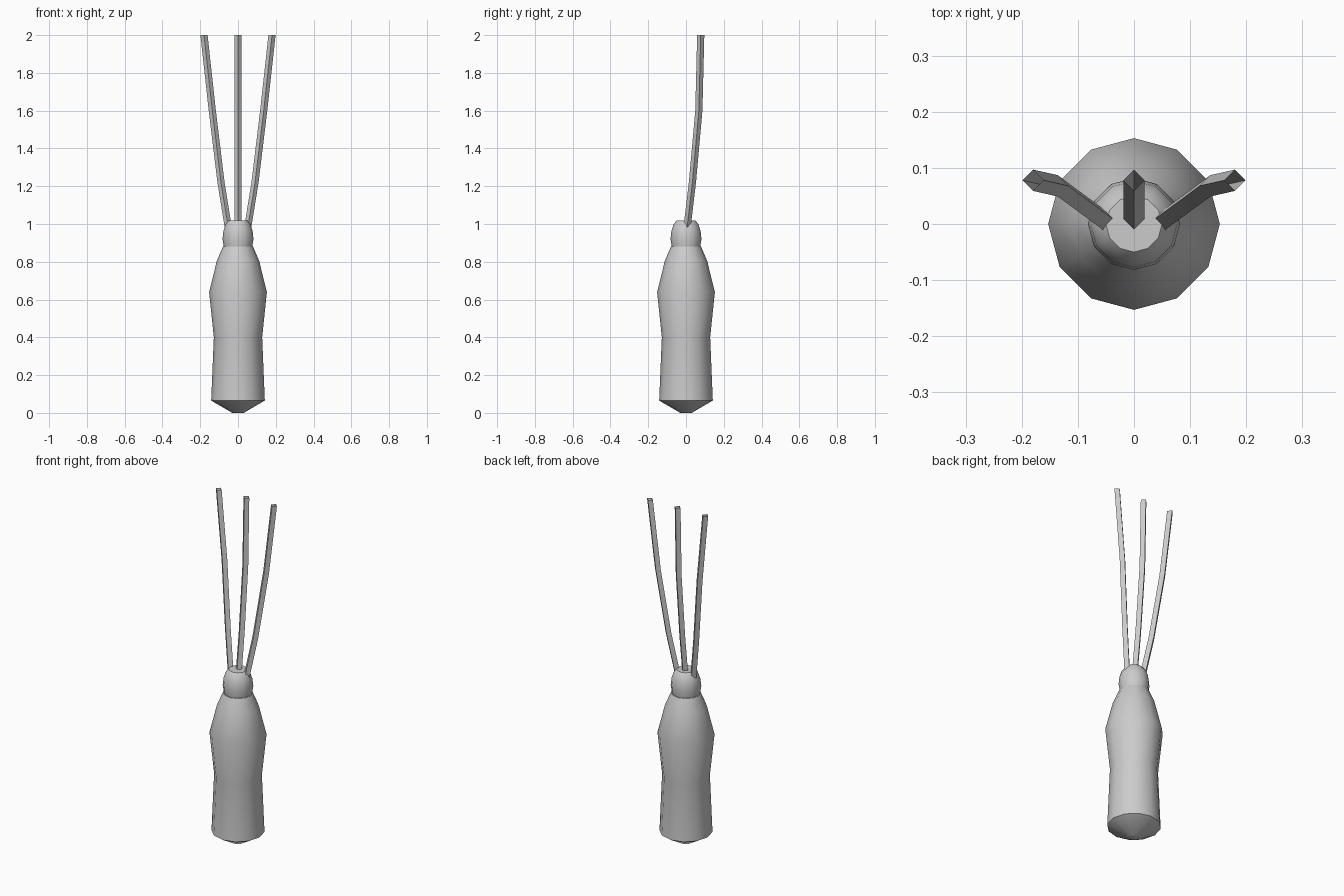
import bpy
import bmesh
import math

cube = bpy.data.objects.get("Cube")
if cube:
    bpy.data.objects.remove(cube, do_unlink=True)

grey = bpy.data.materials.new("plain grey")
grey.use_nodes = True
GREY = (0.6, 0.6, 0.6, 1)
grey.diffuse_color = GREY
grey.node_tree.nodes["Principled BSDF"].inputs["Base Color"].default_value = GREY


def loft(name, rings, sides, caps):
    """Join horizontal rings given as (x, y, z, radius)."""
    bm = bmesh.new()
    loops = []
    for x, y, z, r in rings:
        angles = [math.tau * i / sides for i in range(sides)]
        loops.append([bm.verts.new((x + r * math.cos(a), y + r * math.sin(a), z))
                      for a in angles])
    for low, high in zip(loops, loops[1:]):
        for i in range(sides):
            j = (i + 1) % sides
            bm.faces.new((low[i], low[j], high[j], high[i]))
    if caps:
        bm.faces.new(loops[0][::-1])
        bm.faces.new(loops[-1])
    mesh = bpy.data.meshes.new(name)
    bm.to_mesh(mesh)
    bm.free()
    mesh.materials.append(grey)
    obj = bpy.data.objects.new(name, mesh)
    bpy.context.collection.objects.link(obj)
    bpy.ops.object.select_all(action="DESELECT")
    obj.select_set(True)
    bpy.context.view_layer.objects.active = obj
    bpy.ops.object.shade_smooth_by_angle(angle=math.radians(40))
    return obj


def turned(name, profile):
    return loft(name, [(0, 0, z, r) for r, z in profile], 12, True)


# Waisted handle with a blunt conical foot
turned("handle", [(0.03, 0), (0.142, 0.065), (0.128, 0.4), (0.153, 0.64),
                  (0.112, 0.805), (0.08, 0.88)])

# Rounded collar on top of the handle
turned("collar", [(0.075, 0.878), (0.082, 0.92), (0.077, 0.965),
                  (0.065, 1.0), (0.05, 1.018)])

# Three open, diamond-section prongs that fan out and lean back
path = [(0.052, 0.006, 0.985), (0.09, 0.034, 1.22),
        (0.136, 0.068, 1.6), (0.18, 0.078, 2.0)]
for name, side in (("left_prong", 1), ("middle_prong", 0), ("right_prong", -1)):
    loft(name, [(x * side, y, z, 0.019) for x, y, z in path], 4, False)
